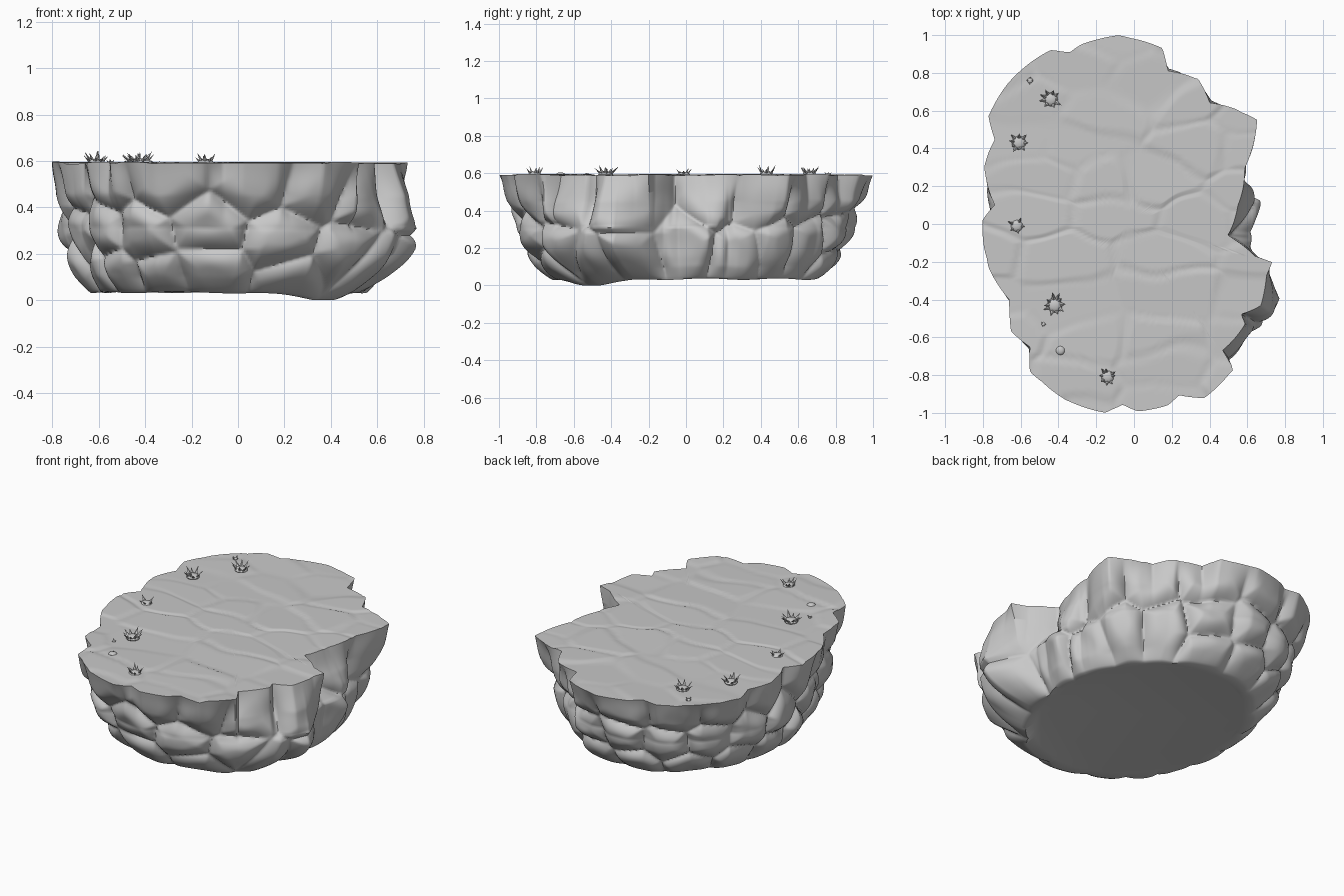
import bpy, bmesh, math, random
from mathutils import Vector, noise

random.seed(11)
if "Cube" in bpy.data.objects:
    bpy.data.objects.remove(bpy.data.objects["Cube"])

stone = bpy.data.materials.new("grey stone")
stone.use_nodes = True
grey = (0.58, 0.58, 0.58, 1)
stone.diffuse_color = grey
stone.node_tree.nodes["Principled BSDF"].inputs["Base Color"].default_value = grey

# Outline of the flat top, and of the belly half way down
RIM = [(-.15, -1), (-.06, -.955), (.02, -.99), (.18, -.96), (.24, -.91), (.37, -.92),
       (.53, -.77), (.47, -.67), (.59, -.53), (.57, -.48), (.67, -.43), (.7, -.27),
       (.73, -.2), (.64, -.17), (.5, -.06), (.55, .1), (.59, .3), (.65, .55), (.54, .61),
       (.4, .64), (.34, .77), (.18, .81), (.15, .93), (-.08, 1), (-.28, .95), (-.34, .91),
       (-.44, .92), (-.64, .78), (-.77, .57), (-.74, .45), (-.79, .3), (-.74, .1),
       (-.8, .02), (-.77, -.23), (-.66, -.4), (-.65, -.57), (-.55, -.65), (-.55, -.78),
       (-.36, -.93)]
BELLY = [(-.1, -.88), (.3, -.83), (.5, -.71), (.65, -.58), (.78, -.4), (.71, -.25),
         (.62, -.12), (.6, -.04), (.66, .12), (.57, .22), (.59, .45), (.48, .56), (.32, .69),
         (.13, .82), (-.1, .89), (-.4, .81), (-.59, .65), (-.71, .4), (-.74, 0), (-.66, -.3),
         (-.57, -.59), (-.38, -.81)]
# Boulder centres by course: angle in degrees, height
CROWN = [(-157, .49), (-129, .5), (-107, .5), (-83, .49), (-66, .46), (-50, .42), (-25, .43),
         (13, .47), (34, .45), (54, .45), (78, .48), (101, .5), (119, .49), (137, .5),
         (159, .49), (-176, .5)]
MIDDLE = [(-159, .28), (-134, .3), (-117, .28), (-96, .32), (-74, .27), (-53, .22),
          (0, .2), (43, .22), (60, .23), (80, .28), (98, .3), (115, .28), (132, .3),
          (150, .29), (171, .3)]
FOOT = [(-148, .1), (-131, .11), (-114, .09), (-96, .12), (-69, .07), (-40, .12), (-25, .13),
        (25, .15), (82, .1), (102, .11), (123, .1), (145, .11), (167, .1), (-170, .1)]
CX = -0.04
N, SIDE, TOP = 540, 56, 44


def polar(points):
    return sorted((math.atan2(y, x - CX), math.hypot(x - CX, y)) for x, y in points)


def radius(table, a):
    """Radius of an outline at angle a."""
    first, last = table[0], table[-1]
    loop = [(last[0] - math.tau, last[1])] + table + [(first[0] + math.tau, first[1])]
    for (a0, r0), (a1, r1) in zip(loop, loop[1:]):
        if a0 <= a <= a1:
            return r0 + (r1 - r0) * (a - a0) / max(a1 - a0, 1e-6)
    return first[1]


def cell(seeds, distance, width):
    """Nearest seed, and how close the point is to the crack around it."""
    ranked = sorted((distance(s), i) for i, s in enumerate(seeds))
    return seeds[ranked[0][1]], max(0, 1 - (ranked[1][0] - ranked[0][0]) / width)


# One seed per boulder: angle, height, tilt around, tilt up
boulders = [(math.radians(a), z, random.uniform(-.1, .1), random.uniform(-.1, .1))
            for a, z in CROWN + MIDDLE + FOOT]

# One seed per paving slab: x, y, slope, lift
slabs = [(x + random.uniform(-.17, .17), y / 5 + random.uniform(-.06, .06),
          random.uniform(-.03, .03), random.uniform(-.004, .004))
         for y in range(-5, 6) for x in (-.66, -.22, .22, .66)]


def wrap(a):
    return (a + math.pi) % math.tau - math.pi


def boulder_relief(a, z):
    s, gap = cell(boulders,
                  lambda s: math.hypot(wrap(a - s[0]) * .8, (z - s[1]) * 1.1), .17)
    tilt = s[2] * wrap(a - s[0]) + s[3] * (z - s[1])
    lumps = noise.noise(Vector((math.cos(a) * 5, math.sin(a) * 5, z * 7))) * .014
    return .016 - .05 * gap ** 2 + tilt * (1 - gap ** 2) + lumps


def top_height(x, y):
    bend = .05 * noise.noise(Vector((x * 4, y * 4, 3)))
    s, gap = cell(slabs, lambda s: math.hypot((x - s[0]) * .6, y + bend - s[1]), .04)
    return .592 + (s[3] + s[2] * (y - s[1])) * (1 - gap) - .004 * gap


rim, belly = polar(RIM), polar(BELLY)


def column(a):
    """Points of one vertical slice, from under the base to the top centre."""
    rt, rm = radius(rim, a), radius(belly, a)
    rb = 1 / math.hypot(math.cos(a) / .59, math.sin(a) / .7)
    c, s = math.cos(a), math.sin(a)
    low = max(0, .034 - .034 * math.exp(-(wrap(a + .9) / .33) ** 2) + .004 * math.sin(a * 9))
    pts = [(CX + c * rb * .93, s * rb * .93, .04)]
    high = top_height(CX + c * rt, s * rt)
    # Ledges step in sooner where the belly sticks out beyond the rim
    ledge = .95 - min(.3, max(0, (rm - rt - .02) * 4))
    for k in range(SIDE + 1):
        t = k / SIDE
        z = low + (high - low) * t
        if t < .5:
            r = rb + (rm - rb) * math.sin(t * math.pi) ** .8
        else:
            r = rm + (rt - rm) * (2 * t - 1) ** ledge
        fade = min(1 - .9 * max(0, (t - .75) / .25), .4 + t * 5)
        r += boulder_relief(a, z) * fade
        pts.append((CX + c * r, s * r, z))
    edge = r
    for k in range(1, TOP):
        r = edge * (1 - k / TOP)
        x, y = CX + c * r, s * r
        pts.append((x, y, top_height(x, y)))
    return pts


def finish(name, bm, angle):
    mesh = bpy.data.meshes.new(name)
    bmesh.ops.recalc_face_normals(bm, faces=bm.faces)
    bm.to_mesh(mesh)
    bm.free()
    mesh.materials.append(stone)
    ob = bpy.data.objects.new(name, mesh)
    bpy.context.collection.objects.link(ob)
    bpy.ops.object.select_all(action='DESELECT')
    ob.select_set(True)
    bpy.context.view_layer.objects.active = ob
    bpy.ops.object.shade_smooth_by_angle(angle=math.radians(angle))
    return ob


# Rock platform
bm = bmesh.new()
cols = [[bm.verts.new(p) for p in column(-math.pi + math.tau * i / N)] for i in range(N)]
centre = bm.verts.new((CX, 0, top_height(CX, 0)))
for i in range(N):
    a, b = cols[i], cols[(i + 1) % N]
    for j in range(len(a) - 1):
        bm.faces.new((a[j], b[j], b[j + 1], a[j + 1]))
    bm.faces.new((a[-1], b[-1], centre))
bm.faces.new([c[0] for c in cols])
finish("rock_platform", bm, 60)


# Spiky tufts growing along one side
def tuft(name, x, y, size, spikes):
    bm = bmesh.new()
    bmesh.ops.create_icosphere(bm, subdivisions=2, radius=size * .75)
    for v in bm.verts:
        v.co.z *= .45
    for i in range(spikes):
        a = math.tau * i / spikes + random.uniform(-.25, .25)
        lean = random.uniform(.25, 1.1)
        way = Vector((math.cos(a) * lean, math.sin(a) * lean, .8)).normalized()
        side = Vector((-math.sin(a), math.cos(a), 0)) * size * .26
        root = Vector((math.cos(a), math.sin(a), 0)) * size * .45
        thick = way.cross(side).normalized() * size * .14
        tip = bm.verts.new(root + way * size * random.uniform(.7, 1.2))
        base = [bm.verts.new(root + o) for o in (side, thick, -side, -thick)]
        for k in range(4):
            bm.faces.new((base[k], base[(k + 1) % 4], tip))
    ob = finish(name, bm, 30)
    ob.location = (x, y, .594)


for i, (x, y, size, spikes) in enumerate([
        (-.44, .66, .05, 9), (-.61, .43, .05, 9), (-.62, -.01, .042, 5),
        (-.42, -.43, .053, 10), (-.14, -.81, .046, 8), (-.39, -.67, .032, 0),
        (-.55, .76, .02, 4), (-.48, -.53, .014, 3)]):
    tuft("tuft_%d" % (i + 1), x, y, size, spikes)
